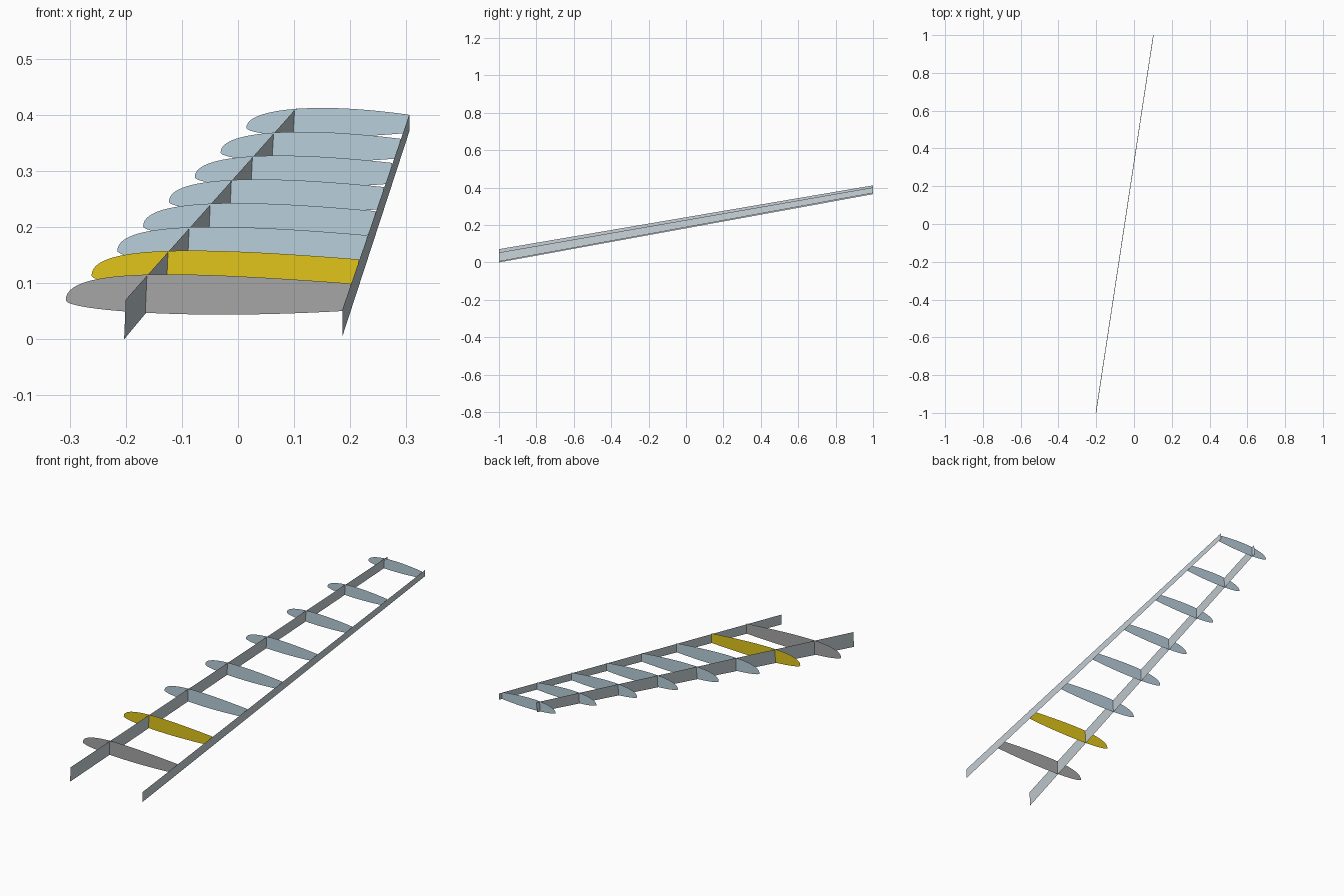
import bpy, bmesh
from math import sqrt

if "Cube" in bpy.data.objects:
    bpy.data.objects.remove(bpy.data.objects["Cube"])

def material(name, rgb):
    m = bpy.data.materials.new(name)
    m.diffuse_color = (*rgb, 1)
    m.use_nodes = True
    m.node_tree.nodes["Principled BSDF"].inputs["Base Color"].default_value = m.diffuse_color
    return m

BLUE = material("pale_blue", (0.48, 0.62, 0.71))
YELLOW = material("yellow", (0.75, 0.56, 0.01))
GREY = material("grey", (0.38, 0.38, 0.38))
SPAR = material("spar_grey", (0.58, 0.65, 0.69))

def sheet(name, points, mat):
    """A flat single-face sheet from an outline."""
    bm = bmesh.new()
    bm.faces.new([bm.verts.new(p) for p in points])
    me = bpy.data.meshes.new(name)
    bm.to_mesh(me)
    bm.free()
    me.materials.append(mat)
    ob = bpy.data.objects.new(name, me)
    bpy.context.collection.objects.link(ob)

def lerp(a, b, t):
    return a + (b - a) * t

def curve(c, u):
    return c[0] * sqrt(u) + c[1] * u + c[2] * u * u

# spars: tapering upright strips running root to tip
sheet("front_spar", [(-0.203, -1, 0), (0.101, 1, 0.365),
                     (0.104, 1, 0.412), (-0.2, -1, 0.071)], SPAR)
sheet("rear_spar", [(0.186, -1, 0.005), (0.3055, 1, 0.371),
                    (0.3055, 1, 0.401), (0.186, -1, 0.053)], SPAR)

# ribs: airfoil outlines cut square at the rear spar, blended root to tip
TOP = ((0.1588, -0.1418, 0.0125), (0.092, -0.0505, -0.0182))
BOTTOM = ((-0.05, 0.0066, 0.0246), (-0.034, 0.0058, 0.0192))
N = 24
us = [(i / N) ** 2 for i in range(N + 1)]
for k in range(8):
    t = k / 7
    y = -1 + 0.2475 * (k + 1)
    nose_x, nose_z = lerp(-0.307, 0.015, t), lerp(0.07, 0.377, t)
    chord = lerp(0.2008, 0.3043, t) - nose_x

    def point(side, u):
        return (nose_x + u * chord, y,
                nose_z + lerp(curve(side[0], u), curve(side[1], u), t))

    outline = [point(BOTTOM, u) for u in us] + [point(TOP, u) for u in us[:0:-1]]
    sheet(f"rib_{k + 1}", outline, (GREY, YELLOW)[k] if k < 2 else BLUE)
